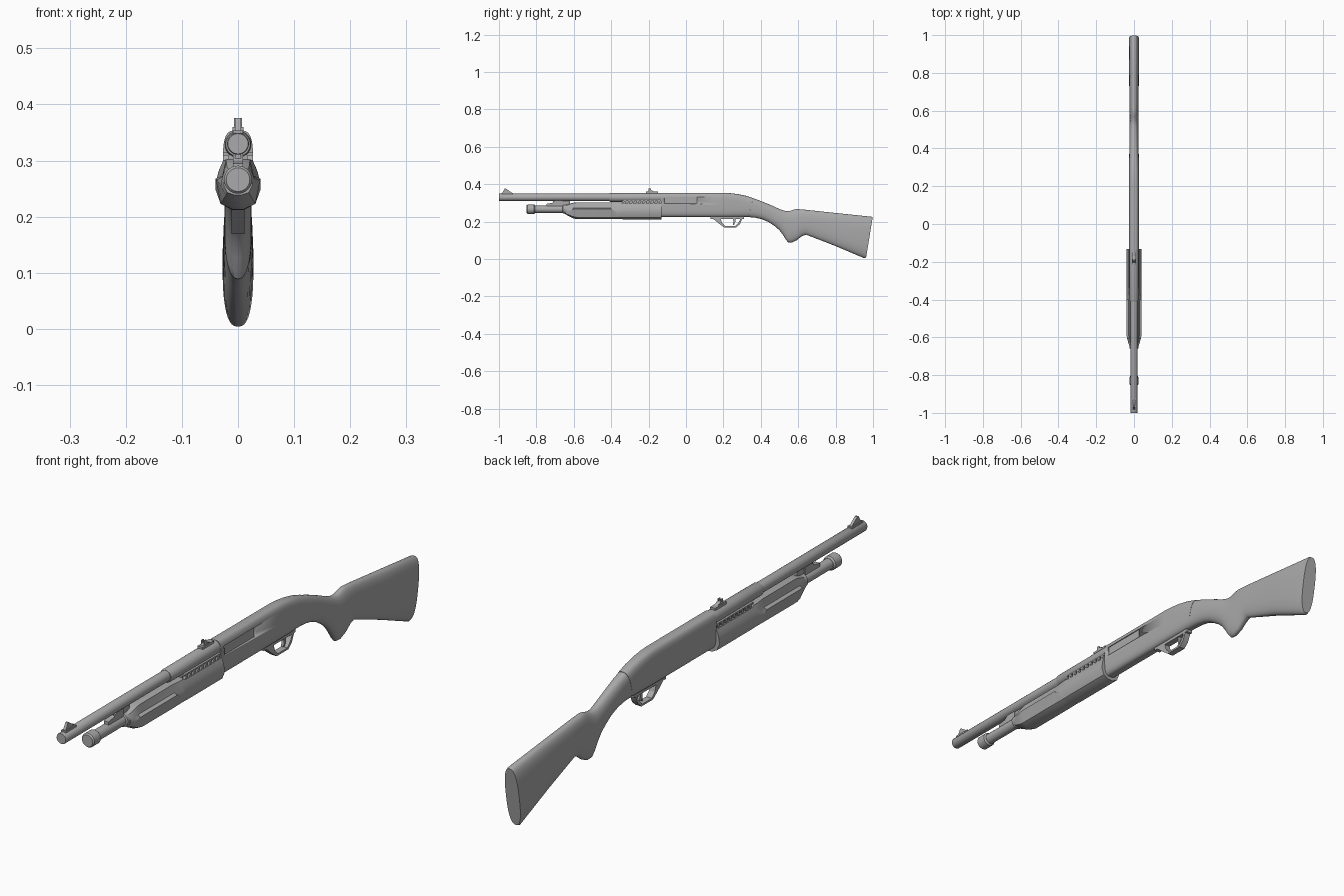
import bpy, bmesh, math

if "Cube" in bpy.data.objects:
    bpy.data.objects.remove(bpy.data.objects["Cube"], do_unlink=True)

GREY = (0.4, 0.4, 0.4, 1)
mat = bpy.data.materials.new("plain grey")
mat.use_nodes = True
mat.diffuse_color = GREY
bsdf = next(n for n in mat.node_tree.nodes if n.type == 'BSDF_PRINCIPLED')
bsdf.inputs["Base Color"].default_value = GREY
bsdf.inputs["Roughness"].default_value = 0.6


def finish(name, bm, angle=32):
    bmesh.ops.recalc_face_normals(bm, faces=bm.faces)
    me = bpy.data.meshes.new(name)
    bm.to_mesh(me)
    bm.free()
    me.materials.append(mat)
    ob = bpy.data.objects.new(name, me)
    bpy.context.collection.objects.link(ob)
    bpy.ops.object.select_all(action='DESELECT')
    ob.select_set(True)
    bpy.context.view_layer.objects.active = ob
    bpy.ops.object.shade_smooth_by_angle(angle=math.radians(angle))
    return ob


def loft(name, rings, angle=32):
    """Skin closed rings of equal length and cap both ends."""
    bm = bmesh.new()
    vs = [[bm.verts.new(p) for p in r] for r in rings]
    n = len(vs[0])
    for a, b in zip(vs, vs[1:]):
        for i in range(n):
            j = (i + 1) % n
            bm.faces.new((a[i], a[j], b[j], b[i]))
    bm.faces.new(vs[0])
    bm.faces.new(vs[-1])
    return finish(name, bm, angle)


def oval(top, bottom, w, n=2.0, count=32):
    """Superellipse ring spanning two (y, z) points, half width w."""
    pts = []
    for i in range(count):
        a = 2 * math.pi * i / count
        c, s = math.cos(a), math.sin(a)
        x = w * math.copysign(abs(c) ** (2 / n), c)
        t = 0.5 + 0.5 * math.copysign(abs(s) ** (2 / n), s)
        pts.append((x, bottom[0] + (top[0] - bottom[0]) * t,
                    bottom[1] + (top[1] - bottom[1]) * t))
    return pts


def tube(name, z, profile):
    return loft(name, [oval((y, z + r), (y, z - r), r, 2, 28) for y, r in profile])


def plate(name, outline, half, x=0.0):
    """Side outline in (y, z), thickened along x."""
    return loft(name, [[(x + s * half, y, z) for y, z in outline] for s in (-1, 1)], 25)


def rect(y0, y1, z0, z1):
    return [(y0, z0), (y1, z0), (y1, z1), (y0, z1)]


# Barrel with a thicker rear sleeve
tube("barrel", 0.33, [(-1.0, 0.018), (-0.997, 0.0195), (-0.4, 0.0195)])
tube("barrel_sleeve", 0.329, [(-0.41, 0.0215), (-0.405, 0.0235), (-0.12, 0.0245)])

# Magazine tube and cap
tube("magazine_tube", 0.266, [(-0.83, 0.019), (-0.5, 0.019)])
tube("magazine_cap", 0.266, [(-0.852, 0.021), (-0.847, 0.025), (-0.812, 0.025), (-0.806, 0.02)])
tube("magazine_collar", 0.266, [(-0.66, 0.019), (-0.657, 0.024), (-0.62, 0.025)])

# Clamp between barrel and magazine
plate("tube_clamp", [(-0.745, 0.28), (-0.66, 0.28), (-0.66, 0.312), (-0.70, 0.312),
                     (-0.715, 0.3), (-0.745, 0.295)], 0.009)
plate("barrel_lug", rect(-0.71, -0.62, 0.28, 0.318), 0.005)


# Sliding fore-end: mirrored half sections, with a pocket along each upper flank
def half_ring(y, half):
    return [(x, y, z) for x, z in half] + [(-x, y, z) for x, z in reversed(half)]


NOSE = [(0.008, 0.288), (0.017, 0.284), (0.022, 0.276), (0.025, 0.268),
        (0.025, 0.255), (0.019, 0.243), (0.007, 0.239)]
FULL = [(0.016, 0.303), (0.026, 0.301), (0.033, 0.285), (0.038, 0.268),
        (0.040, 0.248), (0.030, 0.223), (0.010, 0.213)]
POCKET = [(0.016, 0.303), (0.022, 0.301), (0.025, 0.287), (0.028, 0.273),
          (0.040, 0.268), (0.031, 0.223), (0.010, 0.213)]
REAR = [(0.016, 0.296), (0.028, 0.296), (0.034, 0.283), (0.038, 0.268),
        (0.040, 0.248), (0.031, 0.223), (0.010, 0.212)]


def mix(a, b, t):
    return [(p[0] + (q[0] - p[0]) * t, p[1] + (q[1] - p[1]) * t) for p, q in zip(a, b)]


loft("fore_end", [half_ring(y, h) for y, h in (
    (-0.645, NOSE), (-0.63, mix(NOSE, FULL, 0.3)), (-0.605, mix(NOSE, POCKET, 0.8)),
    (-0.585, POCKET), (-0.40, POCKET), (-0.37, FULL), (-0.345, FULL),
    (-0.338, REAR), (-0.132, REAR))])

# Slanted rib row between fore-end and barrel
plate("rib_core", rect(-0.342, -0.132, 0.285, 0.32), 0.017)
for side, s in (("left", 1), ("right", -1)):
    for i in range(9):
        y = -0.338 + i * 0.0225
        plate(f"{side}_rib_{i + 1}", [(y, 0.293), (y + 0.011, 0.293),
                                      (y + 0.019, 0.311), (y + 0.008, 0.311)], 0.006, s * 0.021)
    plate(f"{side}_rib_rail", rect(-0.342, -0.132, 0.309, 0.314), 0.006, s * 0.021)

# Receiver, top sloping down toward the stock
receiver = loft("receiver", [oval((yt, zt), (yb, 0.225), w, n, 40) for yt, zt, yb, w, n in (
    (-0.134, 0.354, -0.134, 0.027, 3.6), (0.20, 0.354, 0.20, 0.027, 3.6),
    (0.235, 0.352, 0.23, 0.027, 3.5), (0.275, 0.347, 0.265, 0.027, 3.3),
    (0.32, 0.338, 0.30, 0.0265, 3.0), (0.36, 0.325, 0.333, 0.026, 2.7))])

# Ejection port cut into the left side
cutter = plate("port_cutter", rect(-0.115, 0.06, 0.296, 0.331), 0.01, 0.032)
cut = receiver.modifiers.new("port", 'BOOLEAN')
cut.operation = 'DIFFERENCE'
cut.solver = 'EXACT'
cut.object = cutter
bpy.context.view_layer.objects.active = receiver
bpy.ops.object.modifier_apply(modifier=cut.name)
bpy.data.objects.remove(cutter, do_unlink=True)

# Stock: neck, grip and butt in one loft (top y z, bottom y z, half width, squareness)
loft("stock", [oval((a, b), (c, d), w, n, 40) for a, b, c, d, w, n in (
    (0.360, 0.324, 0.333, 0.224, 0.0255, 2.7),
    (0.390, 0.314, 0.368, 0.221, 0.025, 2.5),
    (0.425, 0.300, 0.405, 0.213, 0.0245, 2.3),
    (0.465, 0.283, 0.440, 0.198, 0.024, 2.2),
    (0.500, 0.267, 0.475, 0.175, 0.024, 2.2),
    (0.525, 0.258, 0.500, 0.153, 0.024, 2.2),
    (0.540, 0.256, 0.520, 0.126, 0.024, 2.2),
    (0.555, 0.257, 0.535, 0.102, 0.024, 2.3),
    (0.568, 0.261, 0.546, 0.089, 0.024, 2.3),
    (0.580, 0.265, 0.566, 0.088, 0.024, 2.3),
    (0.595, 0.267, 0.592, 0.100, 0.024, 2.4),
    (0.615, 0.265, 0.618, 0.121, 0.024, 2.4),
    (0.640, 0.263, 0.642, 0.130, 0.024, 2.4),
    (0.800, 0.246, 0.795, 0.071, 0.026, 2.5),
    (0.990, 0.226, 0.953, 0.004, 0.0275, 2.6),
    (0.998, 0.222, 0.963, 0.008, 0.0265, 2.6))], 40)

# Trigger guard and trigger
plate("trigger_plate", rect(0.13, 0.31, 0.215, 0.23), 0.0115)
plate("trigger_guard", [
    (0.132, 0.225), (0.175, 0.190), (0.203, 0.169), (0.268, 0.169), (0.288, 0.186),
    (0.300, 0.212), (0.302, 0.225), (0.291, 0.225), (0.288, 0.208), (0.278, 0.191),
    (0.263, 0.176), (0.209, 0.176), (0.193, 0.192), (0.183, 0.225)], 0.0115)
plate("trigger", [(0.248, 0.225), (0.254, 0.200), (0.250, 0.182), (0.257, 0.182),
                  (0.264, 0.200), (0.264, 0.225)], 0.005)

# Front sight
plate("front_sight_base", rect(-0.987, -0.925, 0.342, 0.354), 0.009)
plate("front_sight_blade", [(-0.983, 0.352), (-0.969, 0.376), (-0.962, 0.376),
                            (-0.93, 0.353)], 0.005)

# Rear sight: base, ramp and two notch posts
plate("rear_sight_base", rect(-0.215, -0.15, 0.345, 0.36), 0.010)
plate("rear_sight_ramp", [(-0.205, 0.358), (-0.196, 0.368), (-0.186, 0.368),
                          (-0.165, 0.358)], 0.007)
for side, s in (("left", 1), ("right", -1)):
    plate(f"{side}_rear_post", rect(-0.2, -0.188, 0.355, 0.376), 0.002, s * 0.005)
